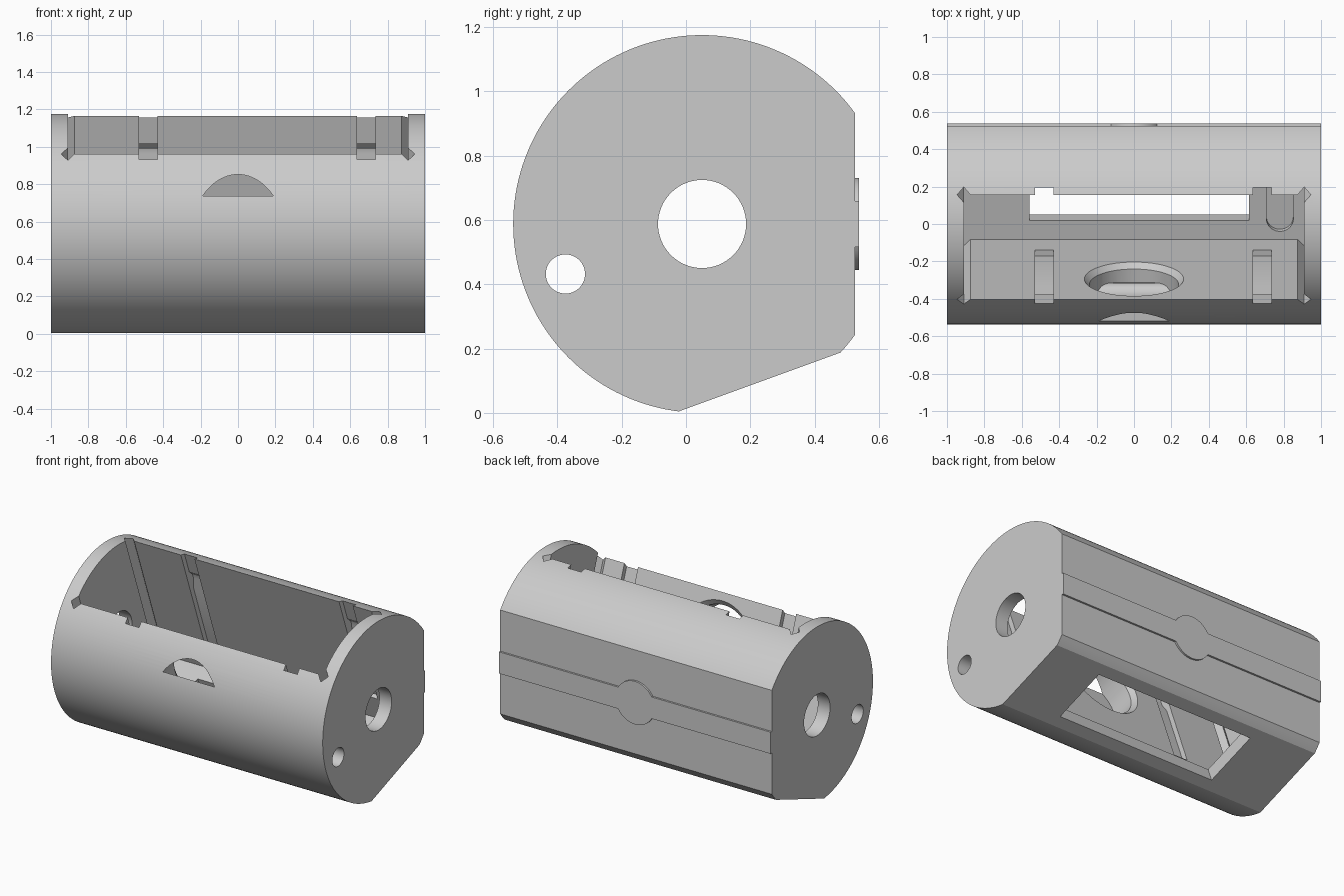
import bpy, bmesh, math
from mathutils import Matrix, Vector

cube = bpy.data.objects.get("Cube")
if cube:
    bpy.data.objects.remove(cube, do_unlink=True)

AXIS_Y, AXIS_Z, RADIUS = 0.05, 0.5875, 0.5875
CENTRE = Matrix.Translation((0, AXIS_Y, AXIS_Z))
TILT = CENTRE @ Matrix.Rotation(math.radians(20), 4, 'X')   # leaning frame of the bay
ALONG_X = Matrix.Rotation(math.radians(90), 4, 'Y')
ALONG_Y = Matrix.Rotation(math.radians(-90), 4, 'X')
HALF = 0.297        # half width of the bay
FLOOR = -0.43       # bay floor in the leaning frame
END = 0.91          # inner face of the end walls

grey = bpy.data.materials.new("plain grey")
grey.use_nodes = True
grey.diffuse_color = (0.6, 0.6, 0.6, 1)
grey.node_tree.nodes["Principled BSDF"].inputs["Base Color"].default_value = (0.6, 0.6, 0.6, 1)


def make(name, bm, matrix):
    bm.transform(matrix)
    bmesh.ops.recalc_face_normals(bm, faces=bm.faces)
    mesh = bpy.data.meshes.new(name)
    bm.to_mesh(mesh)
    bm.free()
    mesh.materials.append(grey)
    obj = bpy.data.objects.new(name, mesh)
    bpy.context.collection.objects.link(obj)
    return obj


def prism(name, points, offset, matrix):
    """Closed outline of 3D points, swept along the offset."""
    bm = bmesh.new()
    face = bm.faces.new([bm.verts.new(p) for p in points])
    swept = bmesh.ops.extrude_face_region(bm, geom=[face])
    verts = [v for v in swept["geom"] if isinstance(v, bmesh.types.BMVert)]
    bmesh.ops.translate(bm, verts=verts, vec=offset)
    return make(name, bm, matrix)


def box(name, x, y, z, matrix=TILT):
    points = [(x[0], y[0], z[0]), (x[1], y[0], z[0]), (x[1], y[1], z[0]), (x[0], y[1], z[0])]
    return prism(name, points, (0, 0, z[1] - z[0]), matrix)


def rod(name, r1, r2, length, matrix, sides=64):
    bm = bmesh.new()
    bmesh.ops.create_cone(bm, cap_ends=True, segments=sides, radius1=r1, radius2=r2, depth=length)
    return make(name, bm, matrix)


def activate(obj):
    bpy.ops.object.select_all(action='DESELECT')
    obj.select_set(True)
    bpy.context.view_layer.objects.active = obj


def cut(body, cutter):
    cutter.hide_render = True
    mod = body.modifiers.new("cut", 'BOOLEAN')
    mod.operation, mod.solver, mod.object = 'DIFFERENCE', 'EXACT', cutter
    activate(body)
    bpy.ops.object.modifier_apply(modifier=mod.name)
    bpy.data.objects.remove(cutter, do_unlink=True)


# Round housing with a flat back and a sloping flat underside
housing = rod("housing", RADIUS, RADIUS, 2, CENTRE @ ALONG_X, 160)
cut(housing, box("back_cutter", (-2, 2), (0.525, 1), (-1, 2), Matrix()))
cut(housing, box("underside_cutter", (-2, 2), (-1, 1), (-1, -0.523)))

# Leaning bay, open at the top, with a window in its floor
cut(housing, box("bay_cutter", (-END, END), (-HALF, HALF), (FLOOR, 1)))
cut(housing, box("window_cutter", (-0.56, 0.615), (-0.19, 0.19), (-0.8, -0.3)))

# Relief grooves in the four corners of the bay
for sx in (-1, 1):
    for sy in (-1, 1):
        place = TILT @ Matrix.Translation((sx * END, sy * HALF, 0.285))
        cut(housing, rod("corner_cutter", 0.036, 0.036, 1.43, place, 4))

# Clip slots with a detent notch, on both long walls
for x in (-0.53, 0.635):
    for s in (-1, 1):
        profile = [(0.2, -0.26), (0.33, -0.26), (0.33, 0.2), (0.352, 0.27),
                   (0.352, 0.3), (0.33, 0.34), (0.33, 0.8), (0.2, 0.8)]
        points = [(x, s * u, w) for u, w in profile]
        cut(housing, prism("slot_cutter", points, (0.1, 0, 0), TILT))

# Finger recess in the front wall, with a bevelled mouth
recess = TILT @ Matrix.Translation((0, 0, 0.19))
cut(housing, rod("recess_cutter", 0.238, 0.238, 0.233,
                 recess @ Matrix.Translation((0, -0.3665, 0)) @ ALONG_Y, 96))
cut(housing, rod("mouth_cutter", 0.238, 0.274, 0.04,
                 recess @ Matrix.Translation((0, -0.307, 0)) @ ALONG_Y, 96))

# Shallow rounded pocket in the floor
pocket = []
for end, start in ((0.2, 0), (-0.18, math.pi)):
    for i in range(17):
        a = start + math.pi * i / 16
        pocket.append((0.78 + 0.072 * math.cos(a), end + 0.072 * math.sin(a), FLOOR - 0.035))
cut(housing, prism("pocket_cutter", pocket, (0, 0, 0.1), TILT))

# Shaft hole through the end walls and the long wiring hole
cut(housing, rod("shaft_cutter", 0.137, 0.137, 3, CENTRE @ ALONG_X))
cut(housing, rod("wire_cutter", 0.061, 0.061, 3,
                 Matrix.Translation((0, -0.375, 0.432)) @ ALONG_X, 48))

# Thin raised band with a round middle on the back
outline = []
half_band, disc = 0.072, 0.143
rise = math.asin(half_band / disc)
for side, x in ((0, 1), (math.pi, -1)):
    outline.append((x, 0, x * half_band))
    for i in range(25):
        a = side + rise + (math.pi - 2 * rise) * i / 24
        outline.append((disc * math.cos(a), 0, disc * math.sin(a)))
    outline.append((-x, 0, x * half_band))
band = prism("back_band", outline, (0, 0.0135, 0),
             Matrix.Translation((0, 0.524, AXIS_Z)))

for part in (housing, band):
    activate(part)
    bpy.ops.object.shade_smooth_by_angle(angle=math.radians(25))
